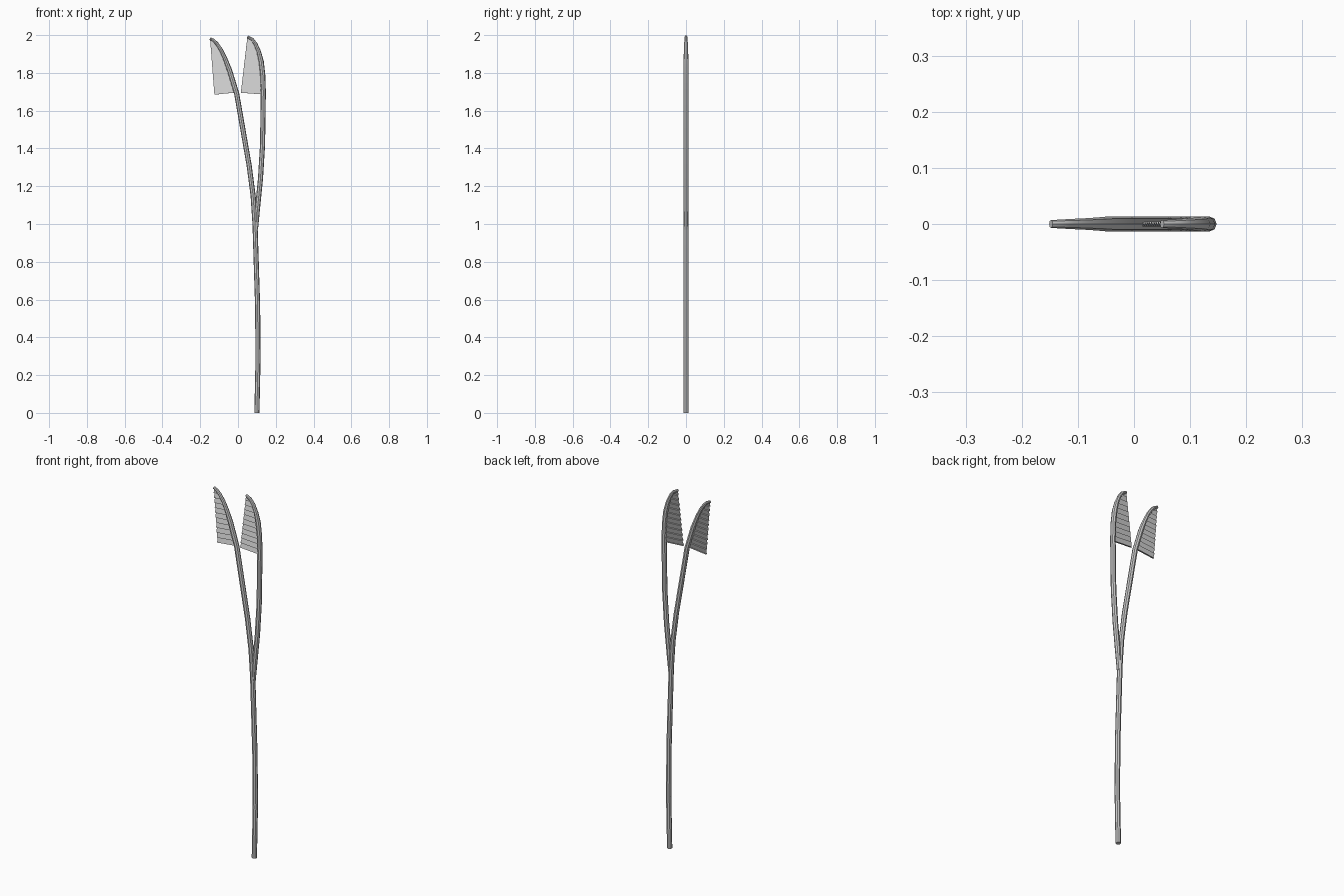
import bpy, bmesh

if "Cube" in bpy.data.objects:
    bpy.data.objects.remove(bpy.data.objects["Cube"])

# Stem paths in the xz plane: (x, z, radius)
R = 0.0135
MAIN = [(0.1, 0, R), (0.106, 0.28, R), (0.104, 0.56, R), (0.09, 1.0, R), (0.08, 1.15, R),
        (0.059, 1.31, R), (0.026, 1.5, R), (-0.007, 1.69, R), (-0.045, 1.815, R),
        (-0.068, 1.875, 0.0115), (-0.09, 1.922, 0.01), (-0.113, 1.956, 0.009),
        (-0.13, 1.973, 0.008), (-0.148, 1.982, 0.007)]
BRANCH = [(0.096, 0.972, 0.010), (0.103, 1.08, R), (0.119, 1.24, R), (0.13, 1.42, R),
          (0.134, 1.7, R), (0.131, 1.79, R), (0.123, 1.86, R), (0.11, 1.912, 0.0115),
          (0.094, 1.951, 0.01), (0.076, 1.977, 0.0085), (0.05, 1.992, 0.007)]


def stem(name, path):
    cu = bpy.data.curves.new(name, 'CURVE')
    cu.dimensions = '3D'
    cu.bevel_depth = 1.0
    cu.bevel_resolution = 2
    cu.use_fill_caps = True
    sp = cu.splines.new('POLY')
    sp.points.add(len(path) - 1)
    for p, (x, z, r) in zip(sp.points, path):
        p.co = (x, 0, z, 1)
        p.radius = r
    ob = bpy.data.objects.new(name, cu)
    bpy.context.collection.objects.link(ob)
    bpy.ops.object.select_all(action='DESELECT')
    bpy.context.view_layer.objects.active = ob
    ob.select_set(True)
    bpy.ops.object.convert(target='MESH')
    bpy.ops.object.shade_smooth_by_angle(angle=0.7)


def stem_x(path, z):
    for (x0, z0, _), (x1, z1, _) in zip(path, path[1:]):
        if z0 <= z <= z1:
            return x0 + (x1 - x0) * (z - z0) / (z1 - z0)
    return path[-1][0]


def panel(name, path, low, inner_z, rows=11, amp=0.004):
    """Thin pleated sheet hanging between the stem and a straight free edge."""
    tip_x, tip_z, _ = path[-1]
    bm = bmesh.new()
    strip = []
    for i in range(rows + 1):
        t = i / rows
        xo, zo = low[0] + (tip_x - low[0]) * t, low[1] + (tip_z - low[1]) * t
        zi = inner_z + (tip_z - inner_z) * t
        xi = stem_x(path, zi)
        # sloped slat, then a level ledge back to the other face
        for y in (amp, -amp):
            strip.append([bm.verts.new((xo, y, zo)), bm.verts.new((xi, y, zi))])
    for a, b in zip(strip, strip[1:]):
        bm.faces.new((a[0], a[1], b[1], b[0]))
    me = bpy.data.meshes.new(name)
    bm.to_mesh(me)
    bm.free()
    ob = bpy.data.objects.new(name, me)
    bpy.context.collection.objects.link(ob)
    mod = ob.modifiers.new('thickness', 'SOLIDIFY')
    mod.thickness = 0.001
    mod.offset = 0


# Stems
stem('main_stem', MAIN)
stem('side_branch', BRANCH)

# Pleated panels under each curved tip
panel('main_panel', MAIN, (-0.125, 1.685), 1.697)
panel('branch_panel', BRANCH, (0.015, 1.695), 1.687)
